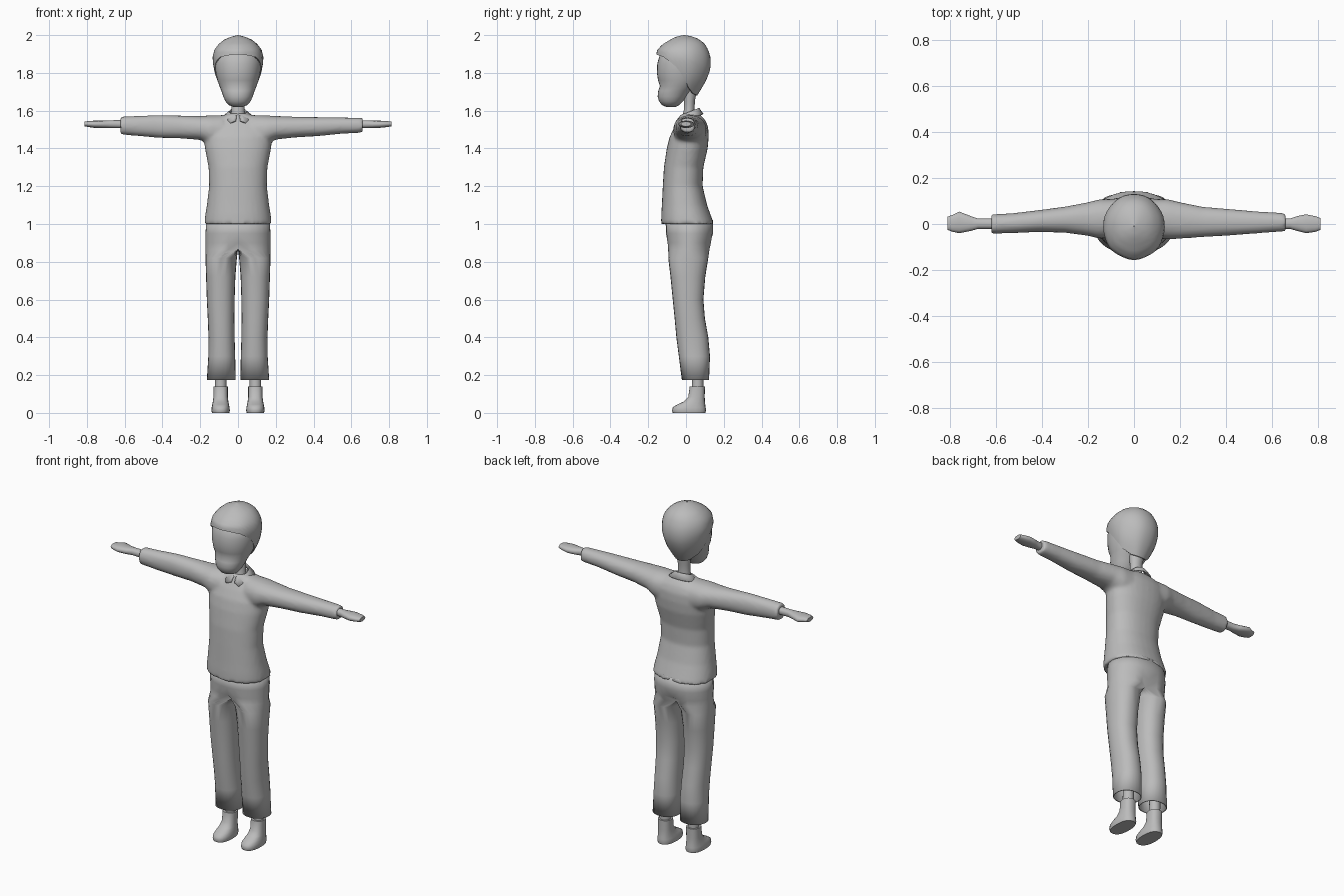
import bpy, bmesh, math

if "Cube" in bpy.data.objects:
    bpy.data.objects.remove(bpy.data.objects["Cube"])

grey = bpy.data.materials.new("plain grey")
grey.diffuse_color = (0.5, 0.5, 0.5, 1)
grey.use_nodes = True
grey.node_tree.nodes["Principled BSDF"].inputs["Base Color"].default_value = grey.diffuse_color


def interp(table, k):
    """Linear look-up of a row in a table sorted by its first column."""
    if k <= table[0][0]:
        return table[0][1:]
    for r, s in zip(table, table[1:]):
        if k <= s[0]:
            t = (k - r[0]) / (s[0] - r[0])
            return [a + (b - a) * t for a, b in zip(r[1:], s[1:])]
    return table[-1][1:]


def finish(name, bm, angle=50):
    bmesh.ops.recalc_face_normals(bm, faces=bm.faces)
    me = bpy.data.meshes.new(name)
    bm.to_mesh(me)
    bm.free()
    ob = bpy.data.objects.new(name, me)
    bpy.context.collection.objects.link(ob)
    me.materials.append(grey)
    bpy.ops.object.select_all(action='DESELECT')
    ob.select_set(True)
    bpy.context.view_layer.objects.active = ob
    bpy.ops.object.shade_smooth_by_angle(angle=math.radians(angle))
    return ob


def skin(bm, rings, cap=True, closed=True):
    """Join rings of points with quads."""
    vs = [[bm.verts.new(p) for p in r] for r in rings]
    n = len(vs[0])
    for a, b in zip(vs, vs[1:]):
        for i in range(n if closed else n - 1):
            j = (i + 1) % n
            bm.faces.new((a[i], a[j], b[j], b[i]))
    if cap:
        bm.faces.new(vs[0])
        bm.faces.new(vs[-1])


def oval(s, axis='z', n=24, p=2.0):
    """Oval ring from (height, a0, a1, b0, b1): a, b = x, y or (axis x) y, z."""
    h, a0, a1, b0, b1 = s
    pts = []
    for i in range(n):
        t = 2 * math.pi * i / n
        c, d = math.cos(t), math.sin(t)
        u = (a0 + a1) / 2 + (a1 - a0) / 2 * math.copysign(abs(c) ** (2 / p), c)
        v = (b0 + b1) / 2 + (b1 - b0) / 2 * math.copysign(abs(d) ** (2 / p), d)
        pts.append((u, v, h) if axis == 'z' else (h, u, v))
    return pts


def loft(bm, sections, axis='z', n=24, p=2.0):
    skin(bm, [oval(s, axis, n, p) for s in sections])


def body(rows):
    """Rows of (z, y front, y back, half width) to oval sections."""
    return [(z, -w, w, f, b) for z, f, b, w in rows]


# Shirt: torso and both sleeves fused into one skin
bm = bmesh.new()
loft(bm, body([(1.0, -.132, .148, .18), (1.05, -.131, .13, .173), (1.1, -.128, .112, .165),
               (1.2, -.123, .088, .153), (1.3, -.117, .092, .156), (1.4, -.102, .115, .175),
               (1.46, -.087, .12, .182), (1.51, -.063, .118, .178), (1.545, -.042, .105, .15),
               (1.57, -.03, .085, .09), (1.585, -.025, .065, .05)]), n=32, p=2.25)
right_sleeve = [(.08, -.06, .11, 1.40, 1.577), (.15, -.068, .108, 1.42, 1.575),
                (.2, -.064, .095, 1.447, 1.572), (.3, -.057, .075, 1.458, 1.568),
                (.42, -.05, .065, 1.465, 1.566), (.55, -.04, .054, 1.478, 1.564),
                (.66, -.032, .048, 1.483, 1.562)]
left_sleeve = [(-.08, -.06, .11, 1.40, 1.577), (-.15, -.064, .108, 1.42, 1.575),
               (-.2, -.052, .095, 1.445, 1.572), (-.3, -.038, .076, 1.453, 1.574),
               (-.42, -.035, .06, 1.456, 1.577), (-.53, -.04, .047, 1.466, 1.572),
               (-.622, -.042, .042, 1.474, 1.569)]
loft(bm, right_sleeve, 'x', p=2.2)
loft(bm, left_sleeve, 'x', p=2.2)
shirt = finish("shirt", bm)
rm = shirt.modifiers.new("fuse", 'REMESH')
rm.mode = 'VOXEL'
rm.voxel_size = 0.01
rm.use_smooth_shade = True
sm = shirt.modifiers.new("soften", 'SMOOTH')
sm.factor = 0.5
sm.iterations = 5

# Collar: open folded band with pointed front tips
bm = bmesh.new()
inner, mid, outer = [], [], []
n = 20
for i in range(n + 1):
    a = math.radians(-82 + 344 * i / n)
    c, s = math.cos(a), math.sin(a)
    k = (1 + s) / 2
    tip = .012 if i in (1, n - 1) else 0
    inner.append((.036 * c, .02 + .045 * s, 1.555 + .04 * k))
    mid.append((.046 * c, .02 + .05 * s, 1.575 + .04 * k))
    outer.append(((.085 + tip) * c, .02 + (.072 + tip) * s, 1.548 + .035 * k - tip))
skin(bm, [inner, mid, outer], cap=False, closed=False)
collar = finish("collar", bm)
so = collar.modifiers.new("cloth", 'SOLIDIFY')
so.thickness = 0.008

# Trousers: one half with a D section above the crotch, then mirrored
bm = bmesh.new()
n = 24
hips = [(1.02, -.108, .142, .168, 1), (.95, -.106, .143, .172, 1),
        (.90, -.101, .136, .172, .93), (.865, -.099, .128, .172, .7)]
rings = []
for z, f, b, w, q in hips:
    ring = []
    for i in range(n):
        t = 2 * math.pi * i / n
        c, s = math.cos(t), math.sin(t)
        k = 1 if c > 0.01 else q
        x = w * c ** .9 if c > 0.01 else 0
        ring.append((x, (f + b) / 2 + (b - f) / 2 * s * k, z))
    rings.append(ring)
for s in [(.82, .006, .172, -.094, .118), (.72, .014, .169, -.082, .102),
          (.6, .018, .165, -.07, .092), (.5, .019, .16, -.06, .1), (.4, .018, .156, -.051, .118),
          (.3, .015, .157, -.038, .127), (.175, .012, .165, -.022, .122)]:
    rings.append(oval(s, n=n, p=2.2))
skin(bm, rings, cap=False)
# Remove the seam wall between the halves
bmesh.ops.delete(bm, geom=[f for f in bm.faces if all(abs(v.co.x) < 1e-6 for v in f.verts)],
                 context='FACES')
trousers = finish("trousers", bm, 60)
mi = trousers.modifiers.new("mirror", 'MIRROR')
mi.merge_threshold = 0.0005
th = trousers.modifiers.new("cloth", 'SOLIDIFY')
th.thickness = 0.006

for side, sx in (("left", -1), ("right", 1)):
    # Ankle
    cx = .092 * sx
    bm = bmesh.new()
    loft(bm, [(z, cx - w, cx + w, f, b) for z, f, b, w in
              [(.12, .03, .092, .03), (.2, .034, .092, .03), (.3, .03, .1, .035)]], n=16)
    finish(side + "_ankle", bm)
    # Shoe
    bm = bmesh.new()
    loft(bm, [(z, cx - w, cx + w, f, b) for z, f, b, w in
              [(0, -.07, .103, .046), (.012, -.074, .106, .049), (.03, -.07, .104, .047),
               (.045, -.045, .102, .044), (.06, -.012, .1, .041), (.085, .012, .099, .038),
               (.14, .02, .1, .038)]], n=20, p=2.4)
    finish(side + "_shoe", bm)

    # Mitten-like hand
    bm = bmesh.new()
    d = .012 if sx < 0 else 0
    loft(bm, [(sx * .6, -.022, .024, 1.507, 1.55), (sx * .68, -.021, .024, 1.508, 1.549),
              (sx * .71, -.03, .034, 1.508, 1.547), (sx * (.75 + d), -.04, .042 + d, 1.509, 1.547),
              (sx * .79, -.034, .034 + d / 2, 1.513, 1.545),
              (sx * .812, -.026, .026 + d / 2, 1.517, 1.542)], 'x', n=16, p=2.3)
    finish(side + "_hand", bm)

# Neck
bm = bmesh.new()
loft(bm, body([(1.55, -.025, .05, .042), (1.6, -.012, .045, .035), (1.65, -.01, .047, .036),
               (1.72, -.02, .06, .045)]), n=20)
finish("neck", bm)

# Head with slightly protruding chin
bm = bmesh.new()
loft(bm, body([(1.62, -.105, -.055, .025), (1.63, -.128, -.035, .05), (1.65, -.143, -.015, .067),
               (1.675, -.15, .005, .078), (1.705, -.147, .03, .088), (1.73, -.138, .055, .098),
               (1.76, -.148, .075, .109), (1.8, -.154, .095, .118), (1.85, -.152, .11, .124),
               (1.89, -.14, .11, .12), (1.93, -.11, .09, .09), (1.96, -.06, .05, .05)]), n=32, p=2.1)
finish("head", bm, 70)

# Hair: cap reaching from the crown to a hairline that drops toward the nape
shape = [(1.66, -.12, .05, .05), (1.68, -.12, .06, .065), (1.72, -.125, .085, .09),
         (1.76, -.135, .108, .11), (1.8, -.145, .124, .123), (1.84, -.152, .132, .131),
         (1.88, -.158, .131, .135), (1.92, -.152, .119, .126), (1.95, -.125, .102, .105),
         (1.975, -.085, .075, .075), (1.992, -.05, .04, .035), (2.0, -.012, -.008, .002)]
line = [(-1, 1.897), (-.7, 1.882), (-.35, 1.84), (0, 1.775), (.3, 1.722), (.7, 1.69), (1, 1.68)]
bm = bmesh.new()
rings, n, m = [], 40, 14
for k in range(m + 2):
    ring = []
    for i in range(n):
        a = 2 * math.pi * i / n
        c, s = math.cos(a), math.sin(a)
        t = min(k / m, 1) ** 1.5
        z = 2.0 - (2.0 - interp(line, s)[0]) * t
        f, b, w = interp(shape, z)
        g = 1 + .012 * math.sin(7 * a) * t
        if k > m:                       # turn the rim inward
            g, z = .86, z + .004
        ring.append((w * c * g, (f + b) / 2 + (b - f) / 2 * s * g, z))
    rings.append(ring)
skin(bm, rings, cap=False)
finish("hair", bm, 50)
